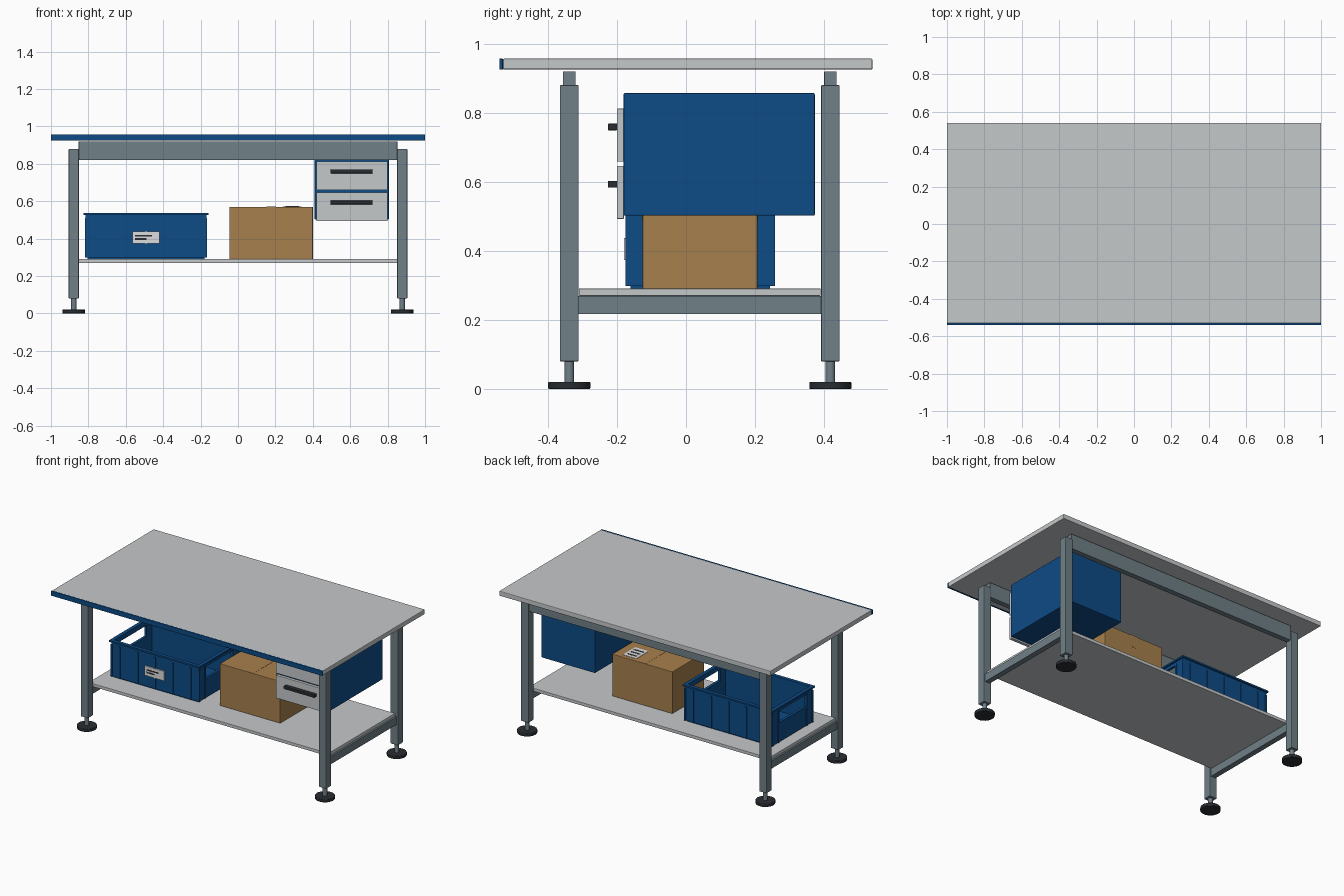
import bpy
from mathutils import Vector

cube = bpy.data.objects.get("Cube")
if cube:
    bpy.data.objects.remove(cube, do_unlink=True)


def material(name, rgb):
    m = bpy.data.materials.new(name)
    m.use_nodes = True
    m.diffuse_color = (*rgb, 1)
    m.node_tree.nodes["Principled BSDF"].inputs["Base Color"].default_value = (*rgb, 1)
    return m


LIGHT = material("light grey laminate", (0.56, 0.58, 0.59))
BLUE = material("blue", (0.004, 0.07, 0.24))
STEEL = material("steel grey", (0.16, 0.215, 0.245))
CARD = material("cardboard", (0.39, 0.215, 0.073))
BLACK = material("black rubber", (0.022, 0.026, 0.032))
WHITE = material("label white", (0.72, 0.72, 0.72))


def finish(ob, name, mat, bevel=0):
    ob.name = ob.data.name = name
    if mat:
        ob.data.materials.append(mat)
    if bevel:
        b = ob.modifiers.new("edge", "BEVEL")
        b.width, b.segments = bevel, 2
    return ob


def box(name, x, y, z, mat, bevel=0):
    """Box from three (low, high) ranges."""
    lo, hi = Vector((x[0], y[0], z[0])), Vector((x[1], y[1], z[1]))
    bpy.ops.mesh.primitive_cube_add(size=1, location=(lo + hi) / 2)
    ob = bpy.context.object
    ob.scale = hi - lo
    bpy.ops.object.transform_apply(location=False, rotation=False, scale=True)
    return finish(ob, name, mat, bevel)


def cylinder(name, x, y, z, r, mat, bevel=0):
    bpy.ops.mesh.primitive_cylinder_add(vertices=24, radius=r, depth=z[1] - z[0],
                                        location=(x, y, (z[0] + z[1]) / 2))
    bpy.ops.object.shade_smooth_by_angle()
    return finish(bpy.context.object, name, mat, bevel)


def cut(target, *cutters):
    for c in cutters:
        c.hide_render = True
        m = target.modifiers.new("cut", "BOOLEAN")
        m.operation, m.object, m.solver = "DIFFERENCE", c, "EXACT"
        bpy.context.view_layer.objects.active = target
        bpy.ops.object.modifier_apply(modifier=m.name)
        bpy.data.objects.remove(c, do_unlink=True)


# Table top with front edge strip
box("table_top", (-1, 1), (-0.53, 0.54), (0.925, 0.957), LIGHT, 0.004)
box("front_edge_strip", (-1, 1), (-0.54, -0.53), (0.925, 0.957), BLUE, 0.002)

# Legs, feet and long top rails
LEG_X, HALF = 0.878, 0.027
for end, y in (("front", -0.338), ("back", 0.418)):
    for side, s in (("left", 1), ("right", -1)):
        x = s * LEG_X
        tag = f"{end}_{side}"
        box(f"{tag}_leg", (x - HALF, x + HALF), (y - HALF, y + HALF), (0.08, 0.88), STEEL, 0.003)
        cylinder(f"{tag}_foot_stem", x, y, (0.015, 0.085), 0.014, STEEL)
        cylinder(f"{tag}_foot_pad", x, y, (0, 0.021), 0.061, BLACK, 0.003)
    box(f"{end}_top_rail", (-0.852, 0.852), (y - 0.018, y + 0.018), (0.82, 0.92), STEEL, 0.002)

# Lower shelf on two side rails
box("shelf", (-0.885, 0.885), (-0.31, 0.39), (0.27, 0.291), LIGHT, 0.002)
for side, s in (("left", 1), ("right", -1)):
    x = s * LEG_X
    box(f"{side}_shelf_rail", (x - 0.018, x + 0.018), (-0.312, 0.392), (0.218, 0.27), STEEL)

# Drawer cabinet
box("drawer_cabinet", (0.41, 0.806), (-0.181, 0.373), (0.502, 0.857), BLUE, 0.004)
for name, z in (("lower", 0.493), ("upper", 0.659)):
    box(f"{name}_drawer_front", (0.42, 0.8), (-0.2, -0.18), (z, z + 0.153), LIGHT, 0.002)
    box(f"{name}_drawer_handle", (0.494, 0.72), (-0.226, -0.199), (z + 0.09, z + 0.11), BLACK, 0.003)

# Cardboard box with tape and a printed label
TOP = 0.57
box("cardboard_box", (-0.045, 0.4), (-0.126, 0.207), (0.29, TOP), CARD, 0.003)
box("box_tape_top", (0.152, 0.202), (-0.127, 0.208), (TOP, TOP + 0.001), CARD)
for name, y in (("front", -0.127), ("back", 0.207)):
    box(f"box_tape_{name}", (0.152, 0.202), (y, y + 0.001), (TOP - 0.08, TOP + 0.001), CARD)
box("box_label", (0.24, 0.34), (0.05, 0.18), (TOP, TOP + 0.002), WHITE)
for i in range(3):
    y = 0.075 + 0.035 * i
    box("box_label_bar", (0.255, 0.325), (y, y + 0.012), (TOP + 0.002, TOP + 0.003), BLACK)

# Storage crate: hollow shell, rim, handle holes in both ends
X, Y = (-0.815, -0.169), (-0.17, 0.253)
CAVITY = ((X[0] + 0.014, X[1] - 0.014), (Y[0] + 0.014, Y[1] - 0.014), (0.312, 0.7))
shell = box("crate_shell", X, Y, (0.299, 0.535), BLUE)
cut(shell, box("cavity_cutter", *CAVITY, None),
    box("handle_cutter", (-1, 0), (-0.1, 0.183), (0.43, 0.505), None))
rim = box("crate_rim", (X[0] - 0.01, X[1] + 0.01), (Y[0] - 0.01, Y[1] + 0.01), (0.527, 0.538), BLUE)
cut(rim, box("rim_cutter", *CAVITY, None))
box("crate_base", (X[0] + 0.01, X[1] - 0.01), (Y[0] + 0.01, Y[1] - 0.01), (0.29, 0.3), BLUE)

# Crate ribs on long walls and ends
for name, y in (("front", Y[0]), ("back", Y[1])):
    for x in (-0.812, -0.755, -0.622, -0.492, -0.362, -0.229, -0.172):
        box(f"crate_{name}_rib", (x - 0.006, x + 0.006), (y - 0.005, y + 0.005), (0.299, 0.51), BLUE)
for name, x in (("left", X[1]), ("right", X[0])):
    for i, y in enumerate((Y[0] + 0.005, -0.108, 0.191, Y[1] - 0.005)):
        box(f"crate_{name}_rib", (x - 0.004, x + 0.004), (y - 0.006, y + 0.006), (0.299, 0.51), BLUE)
    box(f"crate_{name}_ledge", (x - 0.004, x + 0.004), (-0.108, 0.191), (0.418, 0.43), BLUE)

# Crate label with printed bars
box("crate_label", (-0.565, -0.42), (-0.179, -0.17), (0.374, 0.437), WHITE)
for z, end in ((0.393, -0.49), (0.41, -0.46)):
    box("crate_label_bar", (-0.55, end), (-0.18, -0.179), (z, z + 0.009), BLACK)
